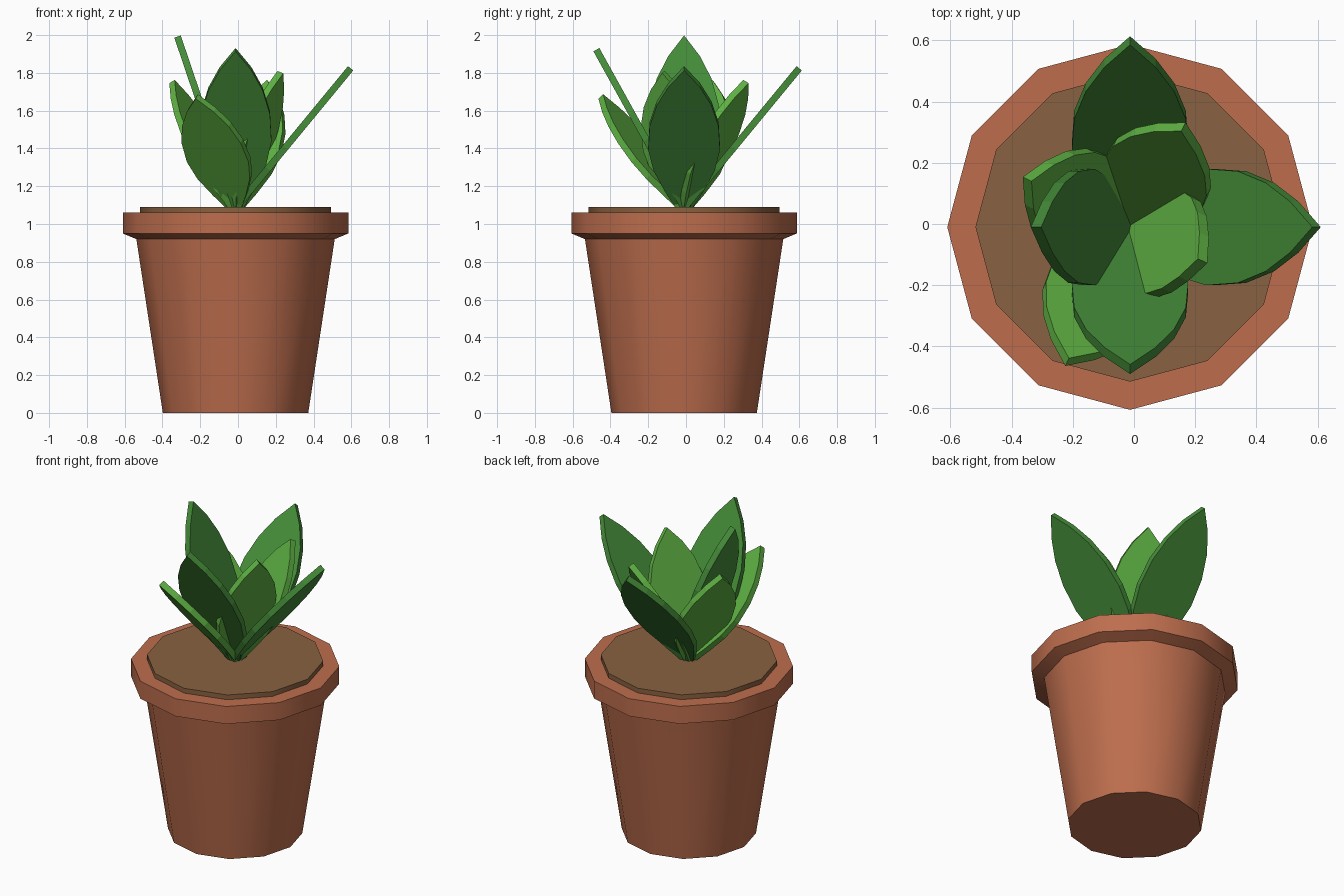
import bpy, bmesh
from math import radians, pi
from mathutils import Matrix, Vector

if "Cube" in bpy.data.objects:
    bpy.data.objects.remove(bpy.data.objects["Cube"], do_unlink=True)

CENTRE = Vector((-0.013, -0.01, 0))
SIDES = 12


def material(name, rgb):
    mat = bpy.data.materials.new(name)
    mat.use_nodes = True
    colour = (*rgb, 1)
    mat.diffuse_color = colour
    mat.node_tree.nodes["Principled BSDF"].inputs["Base Color"].default_value = colour
    return mat


terracotta = material("terracotta", (0.51, 0.155, 0.075))
soil_brown = material("soil brown", (0.25, 0.12, 0.052))
deep_green = material("deep green", (0.058, 0.26, 0.04))
bright_green = material("bright green", (0.11, 0.43, 0.055))


def finish(bm, name, mat):
    bmesh.ops.recalc_face_normals(bm, faces=bm.faces)
    mesh = bpy.data.meshes.new(name)
    bm.to_mesh(mesh)
    bm.free()
    mesh.materials.append(mat)
    obj = bpy.data.objects.new(name, mesh)
    bpy.context.collection.objects.link(obj)
    return obj


def lathe(name, profile, mat):
    """Turn a (radius, height) profile into a capped solid."""
    bm = bmesh.new()
    rings = []
    for radius, z in profile:
        rings.append([bm.verts.new(CENTRE + Matrix.Rotation(2 * pi * i / SIDES, 3, "Z")
                                   @ Vector((radius, 0, z))) for i in range(SIDES)])
    for low, high in zip(rings, rings[1:]):
        for i in range(SIDES):
            j = (i + 1) % SIDES
            bm.faces.new((low[i], low[j], high[j], high[i]))
    bm.faces.new(rings[0])
    bm.faces.new(rings[-1])
    obj = finish(bm, name, mat)
    bpy.ops.object.select_all(action="DESELECT")
    obj.select_set(True)
    bpy.context.view_layer.objects.active = obj
    bpy.ops.object.shade_smooth_by_angle(angle=radians(35))


# Half outline of a leaf: (fraction of length, fraction of half width)
OUTLINE = [(0, 0.2), (0.13, 0.53), (0.28, 0.85), (0.43, 1),
           (0.6, 0.96), (0.75, 0.76), (0.88, 0.44)]


def leaf(name, azimuth, tilt, length, half_width, mat, thickness=0.036):
    """Flat pointed slab, leaning by tilt from vertical towards azimuth."""
    right = [(w * half_width, t * length) for t, w in OUTLINE]
    left = [(-y, z) for y, z in reversed(right)]
    bm = bmesh.new()
    face = bm.faces.new([bm.verts.new((-thickness / 2, y, z))
                         for y, z in right + [(0, length)] + left])
    grown = bmesh.ops.extrude_face_region(bm, geom=[face], use_keep_orig=True)
    verts = [v for v in grown["geom"] if isinstance(v, bmesh.types.BMVert)]
    bmesh.ops.translate(bm, verts=verts, vec=(thickness, 0, 0))
    place = (Matrix.Translation(CENTRE + Vector((0, 0, 1.085)))
             @ Matrix.Rotation(radians(azimuth), 4, "Z")
             @ Matrix.Rotation(radians(tilt), 4, "Y"))
    bmesh.ops.transform(bm, matrix=place, verts=bm.verts)
    finish(bm, name, mat)


# Pot with flared rim, and the soil disc on top
lathe("pot", [(0.385, 0), (0.525, 0.92), (0.597, 0.95), (0.597, 1.06)], terracotta)
lathe("soil", [(0.505, 1.04), (0.505, 1.09)], soil_brown)

# Long outer leaves
for side, azimuth, tilt in (("left", 0, 39.5), ("back", 90, 39.5),
                            ("right", 180, 18.7), ("front", 270, 29)):
    leaf("outer_leaf_" + side, azimuth, tilt, 0.958, 0.19, deep_green)

# Shorter inner leaves between them
for side, azimuth, tilt in (("back_left", 62, 29), ("back_right", 155, 29),
                            ("front_right", 245, 39.5), ("front_left", 335, 20)):
    leaf("inner_leaf_" + side, azimuth, tilt, 0.765, 0.18, bright_green)
